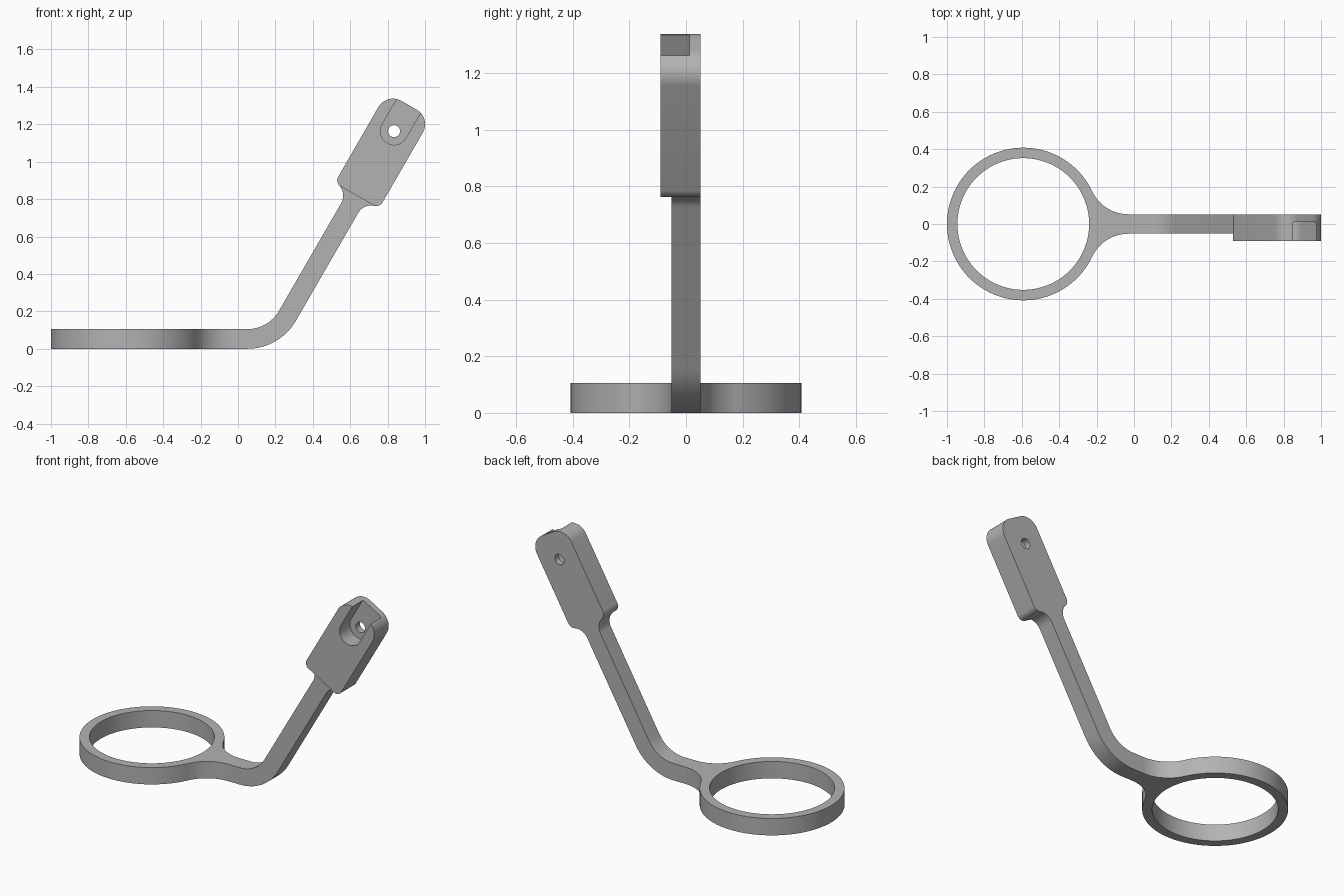
import bpy, bmesh
from math import sin, cos, pi, sqrt, atan2, radians

cube = bpy.data.objects.get("Cube")
if cube:
    bpy.data.objects.remove(cube)

grey = bpy.data.materials.new("plain grey")
grey.use_nodes = True
COLOUR = (0.45, 0.45, 0.45, 1)
grey.diffuse_color = COLOUR
grey.node_tree.nodes["Principled BSDF"].inputs["Base Color"].default_value = COLOUR


def arc(cx, cy, r, a0, a1, n=16):
    """Points on an arc from angle a0 to a1."""
    return [(cx + r * cos(a0 + (a1 - a0) * i / n),
             cy + r * sin(a0 + (a1 - a0) * i / n)) for i in range(n + 1)]


def mirrored(points):
    """Close a half outline by mirroring it over its first axis."""
    return points + [(a, -b) for a, b in reversed(points) if abs(b) > 1e-6]


def extrude(name, points, place, lo, hi):
    """Prism from a flat outline; place maps (a, b, height) to a position."""
    bm = bmesh.new()
    rows = [[bm.verts.new(place(a, b, h)) for a, b in points] for h in (lo, hi)]
    bm.faces.new(rows[0])
    bm.faces.new(rows[1])
    n = len(points)
    for i in range(n):
        j = (i + 1) % n
        bm.faces.new((rows[0][i], rows[0][j], rows[1][j], rows[1][i]))
    bmesh.ops.recalc_face_normals(bm, faces=bm.faces)
    mesh = bpy.data.meshes.new(name)
    bm.to_mesh(mesh)
    bm.free()
    mesh.materials.append(grey)
    obj = bpy.data.objects.new(name, mesh)
    bpy.context.collection.objects.link(obj)
    return obj


def cut(obj, cutter):
    """Subtract the cutter, then discard it."""
    mod = obj.modifiers.new("cut", 'BOOLEAN')
    mod.operation, mod.solver, mod.object = 'DIFFERENCE', 'EXACT', cutter
    bpy.context.view_layer.update()
    graph = bpy.context.evaluated_depsgraph_get()
    mesh = bpy.data.meshes.new_from_object(obj.evaluated_get(graph))
    obj.modifiers.clear()
    obj.data = mesh
    bpy.data.objects.remove(cutter)


def plan(a, b, h):
    return (a, b, h)


def side(a, b, h):
    return (a, h, b)


# Frame along the tilted arm: u runs up its centre line, v across it
TILT = radians(60)
U0, W0 = 0.2645, 0.176


def tilted_xz(u, v):
    return (U0 + u * cos(TILT) + v * sin(TILT), W0 + u * sin(TILT) - v * cos(TILT))


def tilted(u, v, h):
    x, z = tilted_xz(u, v)
    return (x, h, z)


HALF, THICK = 0.052, 0.105

# Ring with flared neck
RING_X, R_OUT, R_IN, NECK_X = -0.592, 0.408, 0.352, -0.03
dx = NECK_X - RING_X
flare = (dx * dx + HALF ** 2 - R_OUT ** 2) / (2 * (R_OUT - HALF))
join = atan2(HALF + flare, dx)
outline = arc(RING_X, 0, R_OUT, pi, join, 56)
outline += arc(NECK_X, HALF + flare, flare, join + pi, 1.5 * pi, 20)[1:]
ring = extrude("ring", mirrored(outline), plan, 0, THICK)
cut(ring, extrude("ring_cutter", arc(RING_X, 0, R_IN, 0, 2 * pi, 128)[:-1],
                  plan, -0.1, 0.2))

# Bent arm ending in a flared neck under the pad
BEND_X, BEND_R = 0.05, 0.3
CORNER_R, FILLET = 0.04, 0.08
PAD_HALF, PAD_TOP, TOP_R = 0.137, 1.30, 0.09
cu, cv = 0.78, PAD_HALF - CORNER_R
fv = THICK / 2 + FILLET
fu = cu - sqrt((FILLET + CORNER_R) ** 2 - (fv - cv) ** 2)
lean = atan2(cv - fv, cu - fu)
neck = arc(fu, fv, FILLET, -pi / 2, lean, 12)
outer = [tilted_xz(u, v) for u, v in neck]
inner = [tilted_xz(u, -v) for u, v in neck]
arm = [(NECK_X, 0)] + arc(BEND_X, BEND_R, BEND_R, -pi / 2, -pi / 2 + TILT, 24)
arm += outer + inner[::-1]
arm += arc(BEND_X, BEND_R, BEND_R - THICK, -pi / 2 + TILT, -pi / 2, 24)
arm += [(NECK_X, THICK)]
arm_obj = extrude("bent_arm", arm, side, -HALF, HALF)

# Thick rounded pad with an open slot and a pin hole
half_pad = arc(cu, cv, CORNER_R, lean + pi, pi / 2, 10)
half_pad += arc(PAD_TOP - TOP_R, PAD_HALF - TOP_R, TOP_R, pi / 2, 0, 16)
pad = extrude("end_pad", mirrored(half_pad), tilted, -0.09, HALF)
PIN_U, SLOT = 1.14, 0.073
slot = arc(PIN_U, 0, SLOT, pi, pi / 2, 16) + [(PAD_TOP + 0.2, SLOT)]
cut(pad, extrude("slot_cutter", mirrored(slot), tilted, -0.2, 0.012))
cut(pad, extrude("pin_cutter", arc(PIN_U, 0, 0.032, 0, 2 * pi, 32)[:-1],
                 tilted, -0.2, 0.2))

# Smooth curved walls, crisp edges
bpy.ops.object.select_all(action='DESELECT')
for obj in (ring, arm_obj, pad):
    obj.select_set(True)
bpy.context.view_layer.objects.active = ring
bpy.ops.object.shade_smooth_by_angle(angle=radians(30))
